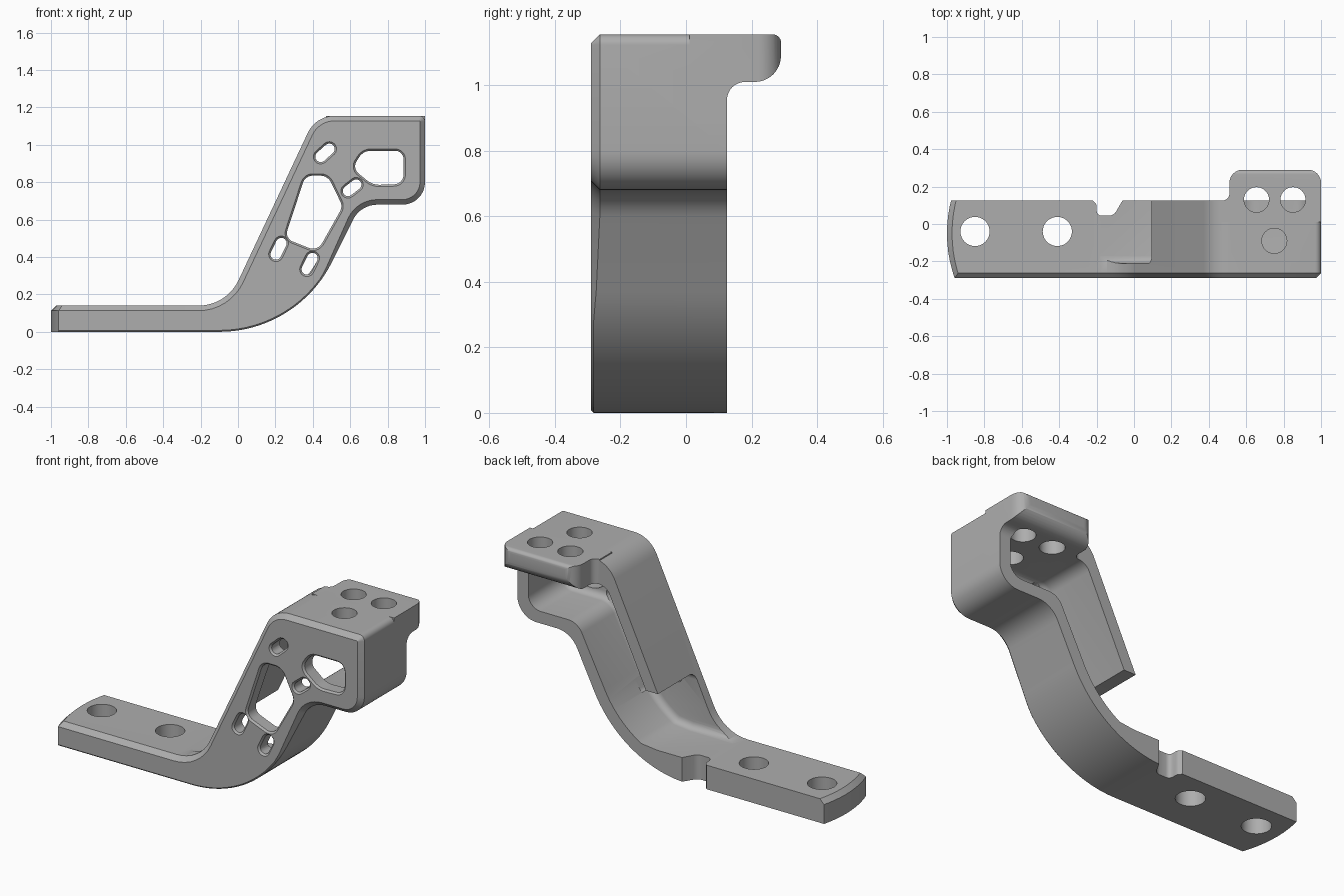
import bpy, bmesh, math
from mathutils import Vector

if "Cube" in bpy.data.objects:
    bpy.data.objects.remove(bpy.data.objects["Cube"])


def rounded(points, steps=8):
    """Polygon of (u, v[, tangent length]) with circular corner fillets."""
    out, n = [], len(points)
    for i, p in enumerate(points):
        c = Vector(p[:2])
        if len(p) < 3:
            out.append(c)
            continue
        a = (Vector(points[i - 1][:2]) - c).normalized()
        b = (Vector(points[(i + 1) % n][:2]) - c).normalized()
        t, half = p[2], a.angle(b) / 2
        centre = c + (a + b).normalized() * t / math.cos(half)
        s, e = c + a * t - centre, c + b * t - centre
        sweep = s.angle(e)
        for k in range(steps + 1):
            f = k / steps
            out.append(centre + (s * math.sin((1 - f) * sweep) + e * math.sin(f * sweep)) / math.sin(sweep))
    return out


def prism(name, pts, rings, axis):
    """Loft a polygon along an axis; each ring is (inset, level) or a rule giving it."""
    pts = [Vector(p[:2]) for p in pts]
    n = len(pts)
    area = sum(pts[i - 1].x * pts[i].y - pts[i].x * pts[i - 1].y for i in range(n))
    sign = 1 if area > 0 else -1
    place = {'x': lambda u, v, w: (w, u, v),
             'y': lambda u, v, w: (u, w, v),
             'z': lambda u, v, w: (u, v, w)}[axis]
    bm = bmesh.new()
    loops = []
    for ring in rings:
        loop = []
        for i, p in enumerate(pts):
            d, w = ring(p.x, p.y) if callable(ring) else ring
            e0 = (p - pts[i - 1]).normalized()
            e1 = (pts[(i + 1) % n] - p).normalized()
            n0, n1 = Vector((-e0.y, e0.x)) * sign, Vector((-e1.y, e1.x)) * sign
            q = p + (n0 + n1) * d / (1 + n0.dot(n1))
            loop.append(bm.verts.new(place(q.x, q.y, w)))
        loops.append(loop)
    for a, b in zip(loops, loops[1:]):
        for i in range(n):
            bm.faces.new((a[i - 1], a[i], b[i], b[i - 1]))
    bm.faces.new(loops[0][::-1])
    bm.faces.new(loops[-1])
    bm.normal_update()
    if bm.calc_volume(signed=True) < 0:
        bmesh.ops.reverse_faces(bm, faces=bm.faces)
    me = bpy.data.meshes.new(name)
    bm.to_mesh(me)
    bm.free()
    ob = bpy.data.objects.new(name, me)
    bpy.context.collection.objects.link(ob)
    return ob


def boolean(target, tool, op='DIFFERENCE'):
    m = target.modifiers.new(tool.name, 'BOOLEAN')
    m.operation, m.solver, m.object = op, 'EXACT', tool
    bpy.context.view_layer.objects.active = target
    bpy.context.view_layer.update()
    bpy.ops.object.modifier_apply(modifier=m.name)
    bpy.data.objects.remove(tool)


def circle(x, y, r, n=40):
    return [(x + r * math.cos(k * math.tau / n), y + r * math.sin(k * math.tau / n)) for k in range(n)]


def slot(x, z, half, r, deg):
    a = math.radians(deg)
    pts = []
    for side in (0, math.pi):
        cx, cz = x + (half - r) * math.cos(a + side), z + (half - r) * math.sin(a + side)
        for k in range(9):
            t = a + side - math.pi / 2 + k * math.pi / 8
            pts.append((cx + r * math.cos(t), cz + r * math.sin(t)))
    return pts


def sweep_arc(r, start, end, n):
    """Arc concentric with the curved lower wall."""
    out = []
    for k in range(n + 1):
        t = math.radians(start + (end - start) * k / n)
        out.append((-0.1 + r * math.sin(t), 0.673 - r * math.cos(t)))
    return out


FRONT, BACK = -0.29, 0.125

# main body: side profile with a chamfer on the front edge, fading along the lower curve
outline = rounded([(-1.1, 0)] + sweep_arc(0.673, 0, 63.5, 20) + [
    (0.655, 0.68, 0.09), (1, 0.68, 0.12), (1, 1.155, 0.032),
    (0.416, 1.155, 0.1), (-0.061, 0.14, 0.15), (-1.1, 0.14)])


def chamfer(u, v):
    if v < max(0.1, 2.1 * u - 0.2):
        return 0.008 + 0.019 * min(1, max(0, (v - 0.28) / 0.22))
    return 0.027


body = prism("bracket", outline, [lambda u, v: (chamfer(u, v), FRONT),
                                  lambda u, v: (0, FRONT + chamfer(u, v)),
                                  (0, BACK)], 'y')

# rear tab on the top plate
tab = prism("tab", rounded([(0, 1.155), (0.29, 1.155, 0.025), (0.29, 1.01, 0.08),
                            (BACK, 1.01, 0.055), (BACK, 0.9), (0, 0.9)]),
            [(0, 0.4), (0, 1.1)], 'x')
tab_plan = prism("tab_plan", rounded([(0.47, 0.01), (0.47, BACK), (0.51, BACK, 0.038), (0.51, 0.29, 0.07),
                                      (1, 0.29, 0.07), (1, 0.01)]), [(0, 0.8), (0, 1.3)], 'z')
boolean(tab, tab_plan, 'INTERSECT')
boolean(body, tab, 'UNION')

# rear pocket leaving a front web and thin walls, with a fillet at the web
pocket = rounded([(-0.35, 0.142), (0.1, 0.142)] + sweep_arc(0.6, 30, 63.5, 12) + [
    (0.612, 0.75, 0.06), (0.93, 0.75, 0.08), (0.93, 1.01, 0.06),
    (0.425, 1.01, 0.05), (0.171, 0.47), (-0.35, 0.47)])
fillet = [(0.04 * (1 - math.sin(a)), -0.17 - 0.04 * math.cos(a))
          for a in (k * math.pi / 10 for k in range(6))]
boolean(body, prism("pocket", pocket, fillet + [(0, 0.6)], 'y'))

# windows and slots in the web, with a small rim chamfer
openings = [
    rounded([(0.36, 0.835, 0.04), (0.48, 0.835, 0.04), (0.56, 0.67, 0.03), (0.425, 0.43, 0.05), (0.25, 0.5, 0.045)]),
    rounded([(0.67, 0.968, 0.04), (0.885, 0.968, 0.045), (0.885, 0.79, 0.05), (0.72, 0.785, 0.04), (0.61, 0.875, 0.045)]),
    slot(0.465, 0.957, 0.06, 0.029, 42), slot(0.61, 0.77, 0.056, 0.028, 38),
    slot(0.217, 0.444, 0.062, 0.029, 64), slot(0.383, 0.364, 0.062, 0.029, 64)]
for pts in openings:
    boolean(body, prism("opening", pts, [(-0.011, FRONT - 0.001), (0, FRONT + 0.01), (0, -0.13)], 'y'))

# bolt holes in the foot and the top plate
for x, y, r, low, high in ((-0.85, -0.04, 0.078, -0.1, 0.3), (-0.41, -0.04, 0.078, -0.1, 0.3),
                           (0.655, 0.13, 0.067, 0.9, 1.3), (0.85, 0.13, 0.067, 0.9, 1.3),
                           (0.75, -0.09, 0.067, 0.9, 1.3)):
    boolean(body, prism("bolt_hole", circle(x, y, r), [(0, low), (0, high)], 'z'))

# notch in the rear edge of the foot
notch = rounded([(-0.22, 0.2), (-0.22, BACK), (-0.2, 0.105, 0.01), (-0.2, 0.045, 0.025),
                 (-0.108, 0.045, 0.025), (-0.062, BACK), (-0.062, 0.2)], 4)
boolean(body, prism("notch", notch, [(0, -0.1), (0, 0.3)], 'z'))

# curved end of the foot with a chamfered top edge
arc = [(-0.28 - math.sqrt(0.72 ** 2 - (y + 0.05) ** 2), y) for y in (0.45 - 0.05 * k for k in range(20))]
end = prism("foot_end", arc + [(2, -0.5), (2, 0.45)], [(0, -0.1), (0, 0.113), (0, 1.3)], 'z')
for v in end.data.vertices:
    if v.co.z > 1.2 and v.co.x < 1:
        v.co.x += 1.187
boolean(body, end, 'INTERSECT')

# plain grey finish, smooth curves with crisp edges
grey = bpy.data.materials.new("plain grey")
grey.diffuse_color = (0.42, 0.42, 0.42, 1)
grey.use_nodes = True
grey.node_tree.nodes["Principled BSDF"].inputs["Base Color"].default_value = grey.diffuse_color
body.data.materials.clear()
body.data.materials.append(grey)
for f in body.data.polygons:
    f.material_index = 0
bpy.ops.object.select_all(action='DESELECT')
body.select_set(True)
bpy.context.view_layer.objects.active = body
bpy.ops.object.shade_smooth_by_angle(angle=math.radians(30))
